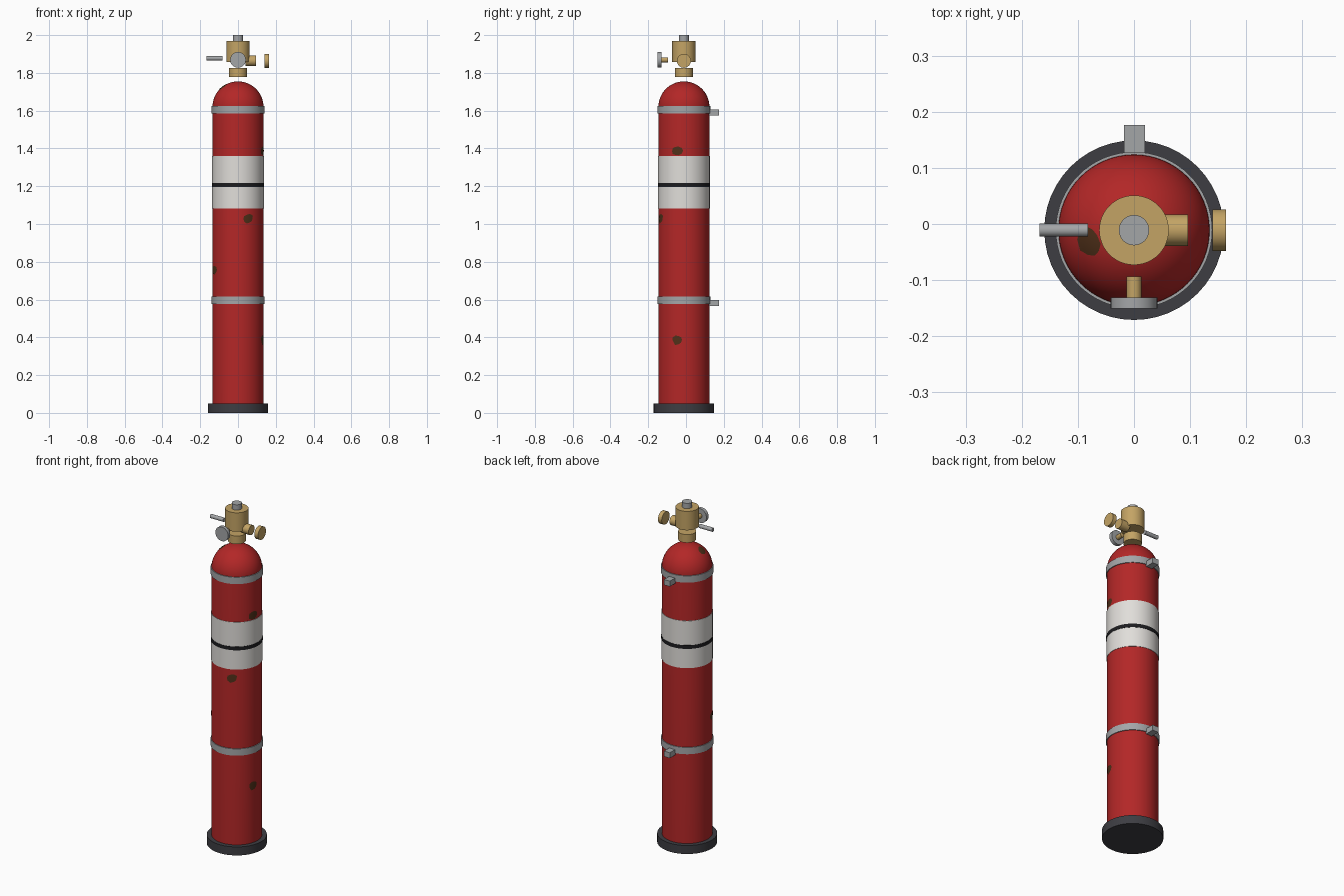
import bpy, bmesh, math, random
from mathutils import Matrix, Vector

cube = bpy.data.objects.get("Cube")
if cube:
    bpy.data.objects.remove(cube, do_unlink=True)

AXIS_Y = -0.011      # all round parts share this axis
TANK_R = 0.135
SHOULDER = 1.62      # height where the dome starts


def material(name, r, g, b):
    m = bpy.data.materials.new(name)
    m.use_nodes = True
    m.diffuse_color = (r, g, b, 1)
    for node in m.node_tree.nodes:
        if node.type == 'BSDF_PRINCIPLED':
            node.inputs["Base Color"].default_value = (r, g, b, 1)
    return m


red = material("tank red", 0.45, 0.02, 0.02)
white = material("label white", 0.75, 0.73, 0.7)
black = material("stripe black", 0.012, 0.012, 0.014)
rubber = material("base rubber", 0.047, 0.047, 0.055)
steel = material("steel grey", 0.37, 0.38, 0.39)
brass = material("brass", 0.55, 0.37, 0.13)
rust = material("rust brown", 0.08, 0.03, 0.01)


def finish(name, bm, mat, recalc=True):
    if recalc:
        bmesh.ops.recalc_face_normals(bm, faces=bm.faces)
    for f in bm.faces:
        f.smooth = True
    mesh = bpy.data.meshes.new(name)
    bm.to_mesh(mesh)
    bm.free()
    mesh.set_sharp_from_angle(angle=math.radians(35))
    mesh.materials.append(mat)
    ob = bpy.data.objects.new(name, mesh)
    bpy.context.collection.objects.link(ob)
    return ob


def lathe(name, profile, mat, closed=False, steps=64):
    bm = bmesh.new()
    vs = [bm.verts.new((r, 0, z)) for r, z in profile]
    edges = [bm.edges.new(p) for p in zip(vs, vs[1:])]
    if closed:
        edges.append(bm.edges.new((vs[-1], vs[0])))
    bmesh.ops.spin(bm, geom=vs + edges, cent=(0, 0, 0), axis=(0, 0, 1),
                   angle=math.tau, steps=steps)
    bmesh.ops.remove_doubles(bm, verts=bm.verts, dist=1e-5)
    ob = finish(name, bm, mat)
    ob.location.y = AXIS_Y
    return ob


def band(name, r, z0, z1, mat):
    inner = TANK_R - 0.002
    return lathe(name, [(inner, z0), (r, z0), (r, z1), (inner, z1)], mat, True)


def rod(name, start, end, r, mat, sides=32):
    a, b = Vector(start), Vector(end)
    turn = (b - a).to_track_quat('Z', 'Y').to_matrix().to_4x4()
    bm = bmesh.new()
    bmesh.ops.create_cone(bm, cap_ends=True, segments=sides, radius1=r, radius2=r,
                          depth=(b - a).length,
                          matrix=Matrix.Translation((a + b) / 2) @ turn)
    return finish(name, bm, mat)


def upright(name, r, z0, z1, mat):
    return rod(name, (0, AXIS_Y, z0), (0, AXIS_Y, z1), r, mat, 48)


def rust_patch(name, degrees, height, seed):
    # Irregular thin plate wrapped over the tank wall or dome
    rng = random.Random(seed)
    n, rings = 10, 4
    radii = [rng.uniform(0.024, 0.034) for _ in range(n)]

    def wrap(u, v):
        arc = height + v - SHOULDER
        tilt = max(0, arc) / TANK_R
        rad = TANK_R + 0.0015
        flat = rad * math.cos(tilt)
        ang = math.radians(degrees) + u / flat
        z = SHOULDER + (rad * math.sin(tilt) if arc > 0 else arc)
        return (flat * math.cos(ang), flat * math.sin(ang) + AXIS_Y, z)

    bm = bmesh.new()
    centre = bm.verts.new(wrap(0, 0))
    loops = []
    for k in range(1, rings + 1):
        loops.append([bm.verts.new(wrap(
            radii[i] * k / rings * math.cos(math.tau * i / n),
            radii[i] * k / rings * math.sin(math.tau * i / n) * 0.85))
            for i in range(n)])
    for i in range(n):
        j = (i + 1) % n
        bm.faces.new((centre, loops[0][i], loops[0][j]))
        for lo, hi in zip(loops, loops[1:]):
            bm.faces.new((lo[i], hi[i], hi[j], lo[j]))
    return finish(name, bm, rust, recalc=False)


# Tank with hemispherical shoulder
dome = [(TANK_R * math.cos(t), SHOULDER + TANK_R * math.sin(t))
        for t in (math.pi / 2 * i / 14 for i in range(15))]
dome[-1] = (0, SHOULDER + TANK_R)
lathe("tank", [(0, 0.04), (TANK_R, 0.04)] + dome, red)
upright("base_boot", 0.16, 0, 0.05, rubber)

# Label and stripe
band("label_band", 0.137, 1.082, 1.36, white)
band("label_stripe", 0.1385, 1.196, 1.217, black)

# Mounting straps with rear brackets
for tag, z in (("lower", 0.597), ("upper", 1.606)):
    band(tag + "_strap", 0.1395, z - 0.02, z + 0.02, steel)
    bm = bmesh.new()
    bmesh.ops.create_cube(bm, size=1, matrix=Matrix.Translation((0.001, 0.148, z - 0.016))
                          @ Matrix.Diagonal((0.038, 0.056, 0.032, 1)))
    finish(tag + "_bracket", bm, steel)

# Valve
upright("valve_collar", 0.048, 1.778, 1.826, brass)
upright("valve_body", 0.062, 1.858, 1.969, brass)
upright("valve_stem", 0.027, 1.969, 2.0, steel)

# Side outlet and knob
ZO = 1.864
rod("side_outlet", (0.04, AXIS_Y, ZO), (0.096, AXIS_Y, ZO), 0.028, brass)
rod("outlet_knob", (0.14, AXIS_Y, ZO), (0.164, AXIS_Y, ZO), 0.037, brass)

# Front gauge
ZG = 1.869
rod("gauge_stem", (0, -0.131, ZG), (0, -0.094, ZG), 0.0135, brass)
rod("gauge_disc", (0, -0.151, ZG), (0, -0.131, ZG), 0.0415, steel)

# Lever
rod("lever", (-0.168, AXIS_Y, 1.877), (-0.082, AXIS_Y, 1.877), 0.0115, steel)

# Rust patches
spots = [(-15.5, 1.387), (-66, 1.028), (201, 0.757), (-15.5, 0.385), (195, 1.743)]
for i, (deg, z) in enumerate(spots):
    rust_patch("rust_patch_%d" % (i + 1), deg, z, i)
